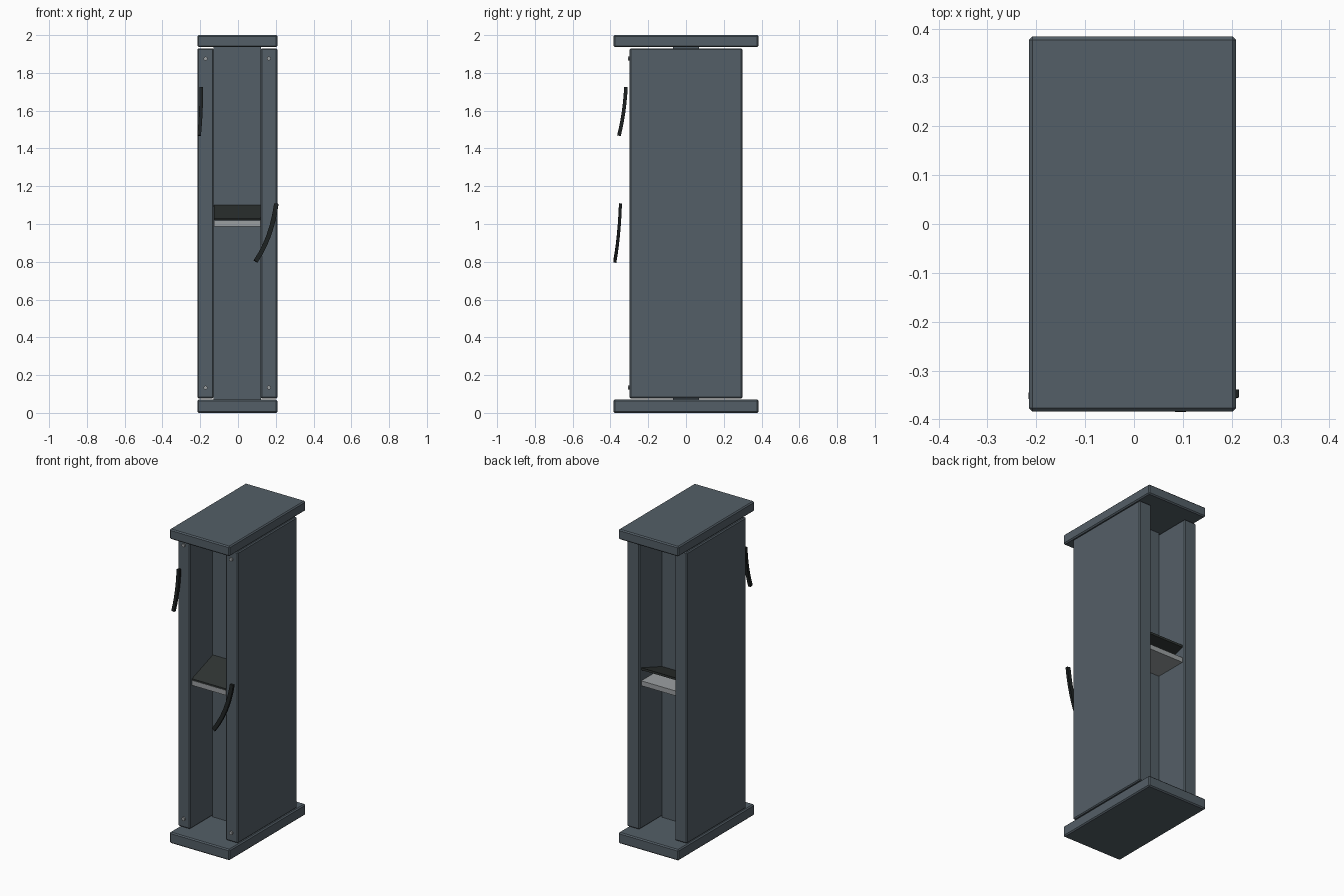
import bpy, bmesh, math
from mathutils import Vector

if "Cube" in bpy.data.objects:
    bpy.data.objects.remove(bpy.data.objects["Cube"])


def material(name, rgb):
    m = bpy.data.materials.new(name)
    m.diffuse_color = (*rgb, 1)
    m.use_nodes = True
    m.node_tree.nodes["Principled BSDF"].inputs["Base Color"].default_value = m.diffuse_color
    return m


SLATE = material("slate", (0.088, 0.114, 0.135))
BLACK = material("cable_black", (0.012, 0.015, 0.015))
DARK = material("dark_flap", (0.028, 0.034, 0.032))
GREY = material("light_grey", (0.33, 0.35, 0.36))


def add_object(name, bm, mat, bevel=0):
    bmesh.ops.recalc_face_normals(bm, faces=bm.faces)
    me = bpy.data.meshes.new(name)
    bm.to_mesh(me)
    bm.free()
    me.materials.append(mat)
    ob = bpy.data.objects.new(name, me)
    bpy.context.collection.objects.link(ob)
    if bevel:
        mod = ob.modifiers.new("edge", 'BEVEL')
        mod.width = bevel
        mod.segments = 1
    return ob


def box(name, lo, hi, mat, bevel=0):
    bm = bmesh.new()
    bmesh.ops.create_cube(bm, size=1)
    for v in bm.verts:
        v.co = [(a + b) / 2 + c * (b - a) for a, b, c in zip(lo, hi, v.co)]
    return add_object(name, bm, mat, bevel)


def profile_x(name, pts, x0, x1, mat):
    """Extrude a closed (y, z) profile along x."""
    bm = bmesh.new()
    f = bm.faces.new([bm.verts.new((x0, y, z)) for y, z in pts])
    ext = bmesh.ops.extrude_face_region(bm, geom=[f])
    for v in ext["geom"]:
        if isinstance(v, bmesh.types.BMVert):
            v.co.x = x1
    return add_object(name, bm, mat)


def bar(name, a, b, c, w, t, mat, steps=6):
    """Rectangular bar swept along a quadratic curve through a, b (middle), c."""
    a, b, c = Vector(a), Vector(b), Vector(c)
    k = 2 * b - (a + c) / 2
    bm = bmesh.new()
    rings = []
    for i in range(steps + 1):
        s = i / steps
        p = a * (1 - s) ** 2 + k * 2 * s * (1 - s) + c * s * s
        d = ((k - a) * (1 - s) + (c - k) * s).normalized()
        side = d.cross(Vector((0, 1, 0))).normalized()
        out = side.cross(d).normalized()
        rings.append([bm.verts.new(p + side * w / 2 * m + out * t / 2 * n)
                      for m, n in ((-1, -1), (1, -1), (1, 1), (-1, 1))])
    for r, q in zip(rings, rings[1:]):
        for j in range(4):
            bm.faces.new((r[j], r[(j + 1) % 4], q[(j + 1) % 4], q[j]))
    bm.faces.new(rings[0])
    bm.faces.new(rings[-1])
    return add_object(name, bm, mat)


# Base and cap slabs
for name, z0, z1 in (("base_slab", 0, 0.07), ("cap_slab", 1.936, 2.0)):
    box(name, (-0.215, -0.384, z0), (0.209, 0.384, z1), SLATE, 0.007)

# Side walls and the recessed centre panel between them
for name, x0, x1 in (("left_wall", -0.215, -0.129), ("right_wall", 0.12, 0.208)):
    box(name, (x0, -0.298, 0.077), (x1, 0.298, 1.93), SLATE, 0.006)
box("centre_panel", (-0.13, -0.07, 0.068), (0.121, 0.07, 1.938), SLATE)

# Screws on the front edges of the walls
for x in (-0.172, 0.163):
    for z in (0.134, 1.876):
        bm = bmesh.new()
        bmesh.ops.create_cone(bm, cap_ends=True, segments=8, radius1=0.011,
                              radius2=0.011, depth=0.012)
        for v in bm.verts:
            v.co = (x + v.co.x, -0.301 + v.co.z, z + v.co.y)
        add_object("screw", bm, GREY)

# Front and back shelf, each with a dark tilted flap
for side, y0, y1 in (("front", -0.28, -0.069), ("back", 0.069, 0.28)):
    box(side + "_shelf", (-0.128, y0, 0.988), (0.119, y1, 1.019), GREY)
    profile_x(side + "_flap", [(y0, 1.02), (y1, 1.088), (y1, 1.102), (y0, 1.03)],
              -0.128, 0.119, DARK)

# Curved black pulls on the front
bar("upper_pull", (-0.194, -0.318, 1.725), (-0.197, -0.331, 1.59),
    (-0.206, -0.355, 1.468), 0.019, 0.019, BLACK)
bar("lower_pull", (0.203, -0.347, 1.108), (0.163, -0.358, 0.94),
    (0.093, -0.377, 0.802), 0.024, 0.016, BLACK)
